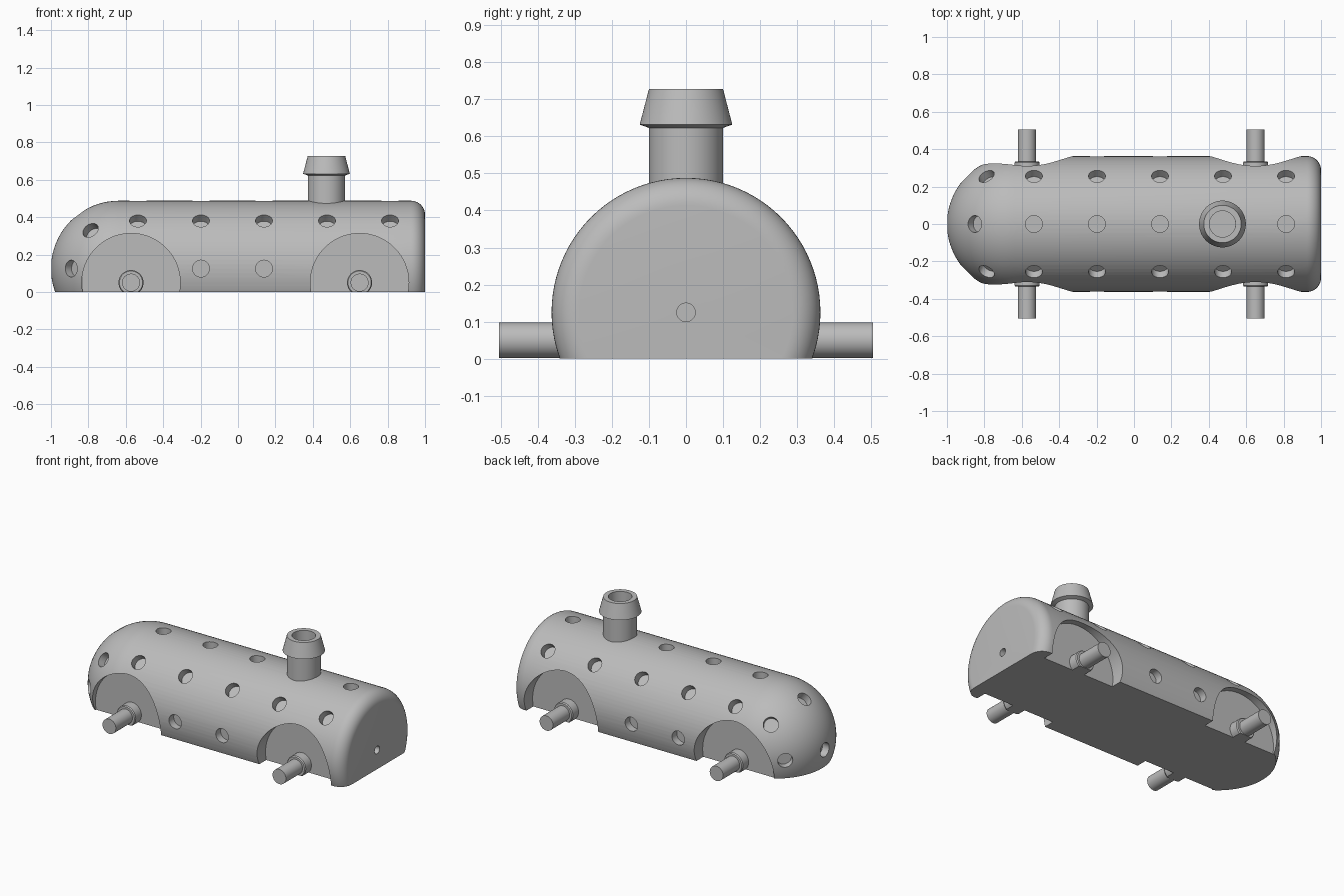
import bpy, bmesh
from math import pi, sin, cos, radians
from mathutils import Vector, Matrix

if "Cube" in bpy.data.objects:
    bpy.data.objects.remove(bpy.data.objects["Cube"])

R, AXIS_Z = 0.363, 0.125         # body radius and axis height
NOSE_X = R - 1                   # centre of the rounded end
ARCH_X = (-0.572, 0.65)
PITCH, FIRST_X = 0.337, -0.535   # hole spacing
NOZZLE_X = 0.473

grey = bpy.data.materials.new("plain grey")
grey.use_nodes = True
grey.diffuse_color = (0.5, 0.5, 0.5, 1)
grey.node_tree.nodes["Principled BSDF"].inputs["Base Color"].default_value = grey.diffuse_color


def lathe(bm, profile, origin, axis, segs=48):
    """Turn (radius, height) points about an axis through origin."""
    rot = Vector(axis).to_track_quat('Z', 'Y').to_matrix().to_4x4()
    mat = Matrix.Translation(origin) @ rot
    verts = [bm.verts.new(mat @ Vector((r, 0, h))) for r, h in profile]
    edges = [bm.edges.new(p) for p in zip(verts, verts[1:])]
    bmesh.ops.spin(bm, geom=verts + edges, cent=origin, axis=rot @ Vector((0, 0, 1)),
                   angle=2 * pi, steps=segs, use_duplicate=False)
    bmesh.ops.remove_doubles(bm, verts=bm.verts, dist=1e-5)


def rod(bm, r, start, end, segs=40):
    axis = Vector(end) - Vector(start)
    lathe(bm, [(0, 0), (r, 0), (r, axis.length), (0, axis.length)], start, axis, segs)


def trim_base(bm):
    cut = bmesh.ops.bisect_plane(bm, geom=bm.verts[:] + bm.edges[:] + bm.faces[:],
                                 plane_co=(0, 0, 0), plane_no=(0, 0, -1), clear_outer=True)
    rim = [e for e in cut["geom_cut"] if isinstance(e, bmesh.types.BMEdge)]
    if rim:
        bmesh.ops.holes_fill(bm, edges=rim)


def make(name, bm):
    bmesh.ops.recalc_face_normals(bm, faces=bm.faces)
    mesh = bpy.data.meshes.new(name)
    bm.to_mesh(mesh)
    bm.free()
    mesh.materials.append(grey)
    obj = bpy.data.objects.new(name, mesh)
    bpy.context.collection.objects.link(obj)
    return obj


def smooth(obj):
    bpy.ops.object.select_all(action='DESELECT')
    obj.select_set(True)
    bpy.context.view_layer.objects.active = obj
    bpy.ops.object.shade_smooth_by_angle(angle=radians(30))


# Body: round nose, straight barrel, filleted flat end, trimmed flat underneath
fillet = 0.075
turns = [i / 20 * pi / 2 for i in range(21)]
profile = [(R * sin(t), NOSE_X - R * cos(t)) for t in turns]
profile += [(R - fillet + fillet * cos(t), 1 - fillet + fillet * sin(t)) for t in turns[::2]]
profile += [(0, 1)]
bm = bmesh.new()
lathe(bm, profile, (0, 0, AXIS_Z), (1, 0, 0), 96)
trim_base(bm)
body = make("body", bm)

# Wheel arch cutters
bm = bmesh.new()
for x in ARCH_X:
    for side in (-1, 1):
        rod(bm, 0.263, (x, side * 0.27, 0.05), (x, side * 0.6, 0.05), 96)
arch_cutter = make("arch_cutter", bm)


# Shallow round holes along the barrel, around the nose and in the flat end
def hole(bm, centre, direction, r=0.045):
    d = Vector(direction).normalized()
    c = Vector(centre)
    rod(bm, r, c + d * (R - 0.05), c + d * (R + 0.1))


bm = bmesh.new()
for i in range(5):
    x = FIRST_X + PITCH * i
    for deg in (-90, -45, 0, 45, 90):
        in_arch = any(abs(x - a) < 0.26 for a in ARCH_X)
        if (abs(deg) == 90 and in_arch) or (deg == 0 and i == 3):
            continue
        a = radians(deg)
        hole(bm, (x, 0, AXIS_Z), (0, sin(a), cos(a)))
for tilt in (radians(36.5), pi / 2):
    for a in (-pi / 4, 0, pi / 4):
        hole(bm, (NOSE_X, 0, AXIS_Z), (-sin(tilt) * cos(a), sin(a), cos(tilt) * cos(a)))
hole(bm, (1 - R, 0, AXIS_Z), (1, 0, 0), 0.025)
rod(bm, 0.07, (NOZZLE_X, 0, 0.435), (NOZZLE_X, 0, 0.6))
hole_cutter = make("hole_cutter", bm)

# Cut the body, then drop the cutters
for cutter in (arch_cutter, hole_cutter):
    cutter.hide_render = True
    mod = body.modifiers.new(cutter.name, 'BOOLEAN')
    mod.operation, mod.solver, mod.object = 'DIFFERENCE', 'EXACT', cutter
bpy.context.view_layer.update()
body.data = bpy.data.meshes.new_from_object(
    body.evaluated_get(bpy.context.evaluated_depsgraph_get()))
body.modifiers.clear()
for cutter in (arch_cutter, hole_cutter):
    bpy.data.objects.remove(cutter)
smooth(body)

# Hose nozzle with a barbed rim
bm = bmesh.new()
ring = [(0.07, 0.44), (0.1, 0.44), (0.1, 0.623), (0.125, 0.632), (0.1, 0.728), (0.07, 0.728)]
lathe(bm, ring + ring[:1], (NOZZLE_X, 0, 0), (0, 0, 1), 64)
smooth(make("nozzle", bm))

# Axle stubs with collars
for end, x in zip(("nose", "tail"), ARCH_X):
    for side, label in ((-1, "right"), (1, "left")):
        bm = bmesh.new()
        lathe(bm, [(0, 0), (0.067, 0), (0.067, 0.06), (0.062, 0.067), (0, 0.067)],
              (x, side * 0.268, 0.05), (0, side, 0))
        trim_base(bm)
        smooth(make(f"{end}_{label}_collar", bm))
        bm = bmesh.new()
        rod(bm, 0.048, (x, side * 0.3, 0.05), (x, side * 0.505, 0.05), 48)
        smooth(make(f"{end}_{label}_axle", bm))
